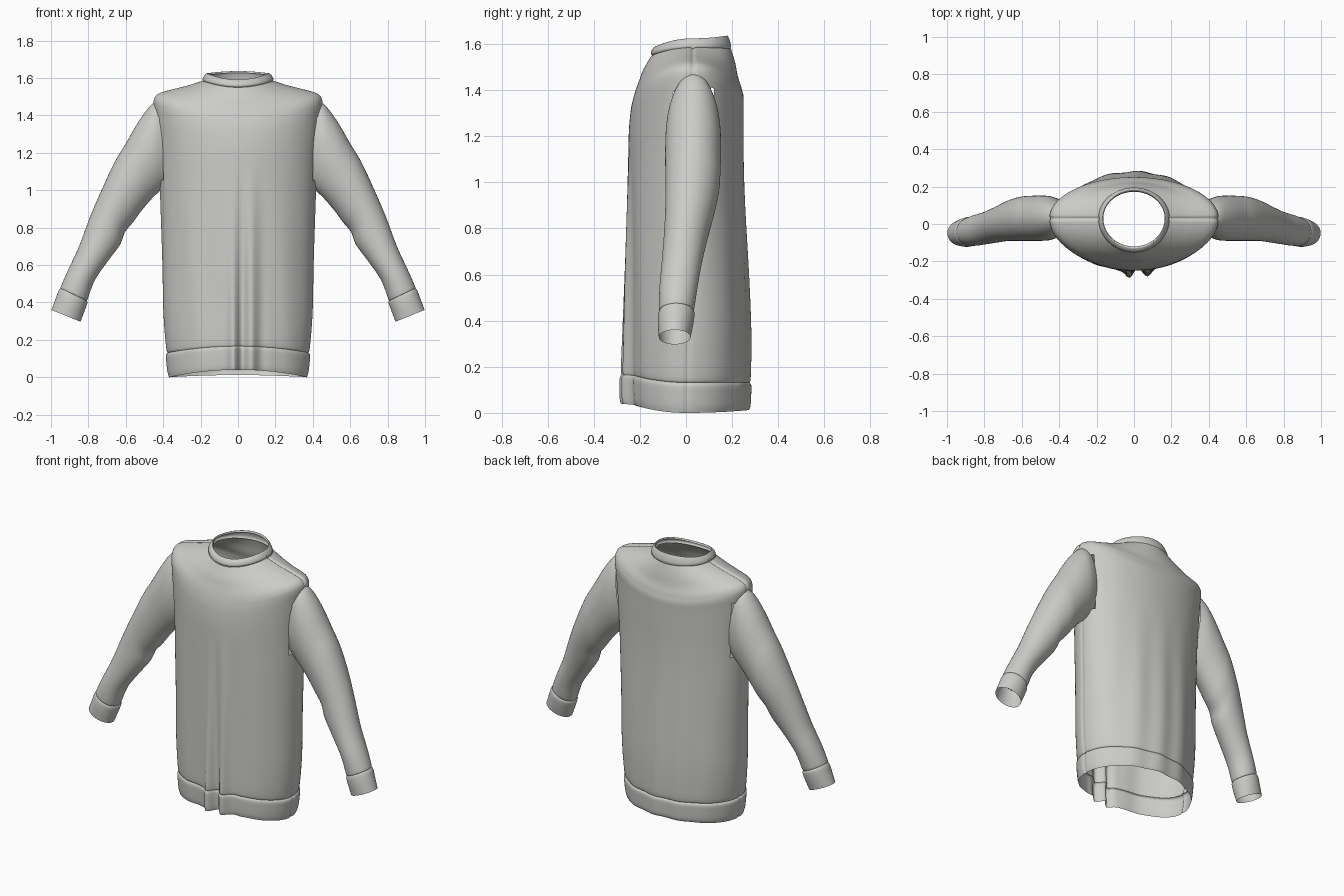
import bpy, bmesh
from math import sin, cos, pi, exp
from mathutils import Vector

cube = bpy.data.objects.get("Cube")
if cube:
    bpy.data.objects.remove(cube, do_unlink=True)

fabric = bpy.data.materials.new("light grey fabric")
fabric.use_nodes = True
fabric.diffuse_color = (0.6, 0.6, 0.58, 1)
fabric.node_tree.nodes["Principled BSDF"].inputs["Base Color"].default_value = (0.6, 0.6, 0.58, 1)


def smooth_rows(rows, steps):
    """Catmull-Rom interpolation between rows of ring measurements."""
    out = []
    for i in range(len(rows) - 1):
        a, b, c, d = (rows[max(0, min(len(rows) - 1, i + k))] for k in (-1, 0, 1, 2))
        for s in range(steps):
            t = s / steps
            out.append([q + t / 2 * (r - p + t * (2 * p - 5 * q + 4 * r - e + t * (3 * (q - r) + e - p)))
                        for p, q, r, e in zip(a, b, c, d)])
    return out + [rows[-1]]


def loft(name, rows, ring_point, segments, steps=4, hole=None):
    bm = bmesh.new()
    rings = [[bm.verts.new(ring_point(row, 2 * pi * k / segments)) for k in range(segments)]
             for row in smooth_rows(rows, steps)]
    for low, high in zip(rings, rings[1:]):
        for k in range(segments):
            n = (k + 1) % segments
            bm.faces.new((low[k], low[n], high[n], high[k]))
    if hole:
        bmesh.ops.delete(bm, geom=[f for f in bm.faces if hole(f.calc_center_median())], context="FACES")
    bm.normal_update()
    # Turn the cloth outward, judged from its own middle axis
    ring_mid = sum((v.co for v in rings[0]), Vector()) / segments
    first = next(f for f in bm.faces)
    if first.normal.dot(first.calc_center_median() - ring_mid) < 0:
        bmesh.ops.reverse_faces(bm, faces=bm.faces[:])
    mesh = bpy.data.meshes.new(name)
    bm.to_mesh(mesh)
    bm.free()
    mesh.materials.append(fabric)
    for poly in mesh.polygons:
        poly.use_smooth = True
    obj = bpy.data.objects.new(name, mesh)
    bpy.context.collection.objects.link(obj)
    return obj


def bump(x, middle, width):
    return exp(-((x - middle) / width) ** 2)


def torso_point(row, angle):
    """Row: half width, side z, front y, front z, back y, back z."""
    w, zs, fy, fz, by, bz = row
    c, s = cos(angle), sin(angle)
    seam = 0.03 * min(1, zs / 1.2)
    end_y, end_z = (by, bz) if s > 0 else (fy, fz)
    x, y = w * c, seam + (end_y - seam) * abs(s)
    z = zs + (end_z - zs) * s * s
    # Front pleats and soft drape that fade toward the chest
    fade = max(0, 1 - z / 1.15)
    if s < 0:
        y -= fade * (0.037 * bump(x, -0.025, 0.025) + 0.037 * bump(x, 0.07, 0.028)
                     - 0.02 * bump(x, 0.022, 0.02) - 0.012 * bump(x, 0.13, 0.03))
    y += 0.004 * min(1, fade * 2) * sin(38 * x + 2 * z) * s * s
    # Stitched side and shoulder seams
    if zs < 1.6:
        groove = 0.007 * bump(s, 0, 0.03)
        x -= groove * c
        z -= groove if zs > 1.48 else 0
    return x, y, z


def armhole(p):
    return abs(p.x) > 0.39 and -0.06 < p.y < 0.12 and 1.06 < p.z < 1.4


# Torso from hem seam up over the shoulders to the neckline
loft("torso", [
    (.374, .13, -.245, .165, .270, .13),
    (.385, .16, -.25, .195, .278, .16),
    (.400, .35, -.25, .36, .28, .35),
    (.405, .6, -.25, .6, .27, .6),
    (.415, .9, -.25, .9, .255, .9),
    (.422, 1.1, -.25, 1.1, .25, 1.1),
    (.432, 1.25, -.248, 1.22, .25, 1.22),
    (.445, 1.4, -.24, 1.31, .25, 1.32),
    (.452, 1.46, -.23, 1.36, .25, 1.37),
    (.447, 1.495, -.223, 1.385, .243, 1.40),
    (.42, 1.52, -.215, 1.41, .238, 1.42),
    (.35, 1.54, -.2, 1.45, .225, 1.46),
    (.27, 1.56, -.185, 1.49, .213, 1.52),
    (.19, 1.585, -.15, 1.55, .195, 1.58),
], torso_point, 192, hole=armhole)

# Ribbed hem band
loft("hem_band", [
    (.370, .0, -.245, .04, .270, .012),
    (.378, .03, -.25, .06, .277, .03),
    (.384, .08, -.253, .11, .28, .08),
    (.386, .12, -.253, .155, .28, .12),
    (.374, .133, -.243, .168, .27, .133),
], torso_point, 192)

# Collar band
loft("collar", [
    (.184, 1.58, -.145, 1.55, .19, 1.575),
    (.19, 1.592, -.152, 1.56, .195, 1.59),
    (.182, 1.61, -.145, 1.58, .19, 1.615),
    (.168, 1.625, -.128, 1.592, .18, 1.637),
    (.164, 1.615, -.12, 1.583, .172, 1.627),
], torso_point, 96)


def sleeve_ring(side):
    """Row: outer x, outer z, inner x, inner z, front y, back y."""
    def point(row, angle):
        xo, zo, xi, zi, fy, by = row
        c, s = cos(angle), sin(angle)
        return (side * ((xo + xi) / 2 + c * (xo - xi) / 2),
                (fy + by) / 2 + s * (by - fy) / 2,
                (zo + zi) / 2 + c * (zo - zi) / 2)
    return point


# Sleeves and cuffs
for label, side in (("left", 1), ("right", -1)):
    loft(label + "_sleeve", [
        (.42, 1.48, .37, 1.04, -.065, .13),
        (.465, 1.455, .425, .99, -.085, .148),
        (.53, 1.37, .47, .945, -.09, .152),
        (.60, 1.25, .52, .885, -.09, .15),
        (.66, 1.15, .56, .83, -.09, .145),
        (.73, 1.0, .605, .775, -.09, .125),
        (.79, .86, .63, .71, -.095, .10),
        (.85, .70, .70, .615, -.105, .07),
        (.91, .57, .765, .52, -.115, .05),
        (.945, .49, .803, .42, -.117, .036),
        (.948, .475, .81, .41, -.113, .03),
    ], sleeve_ring(side), 64)
    loft(label + "_cuff", [
        (.948, .476, .81, .411, -.113, .03),
        (.959, .463, .805, .398, -.12, .037),
        (.975, .42, .82, .355, -.122, .032),
        (.998, .36, .842, .297, -.118, .02),
    ], sleeve_ring(side), 64)
